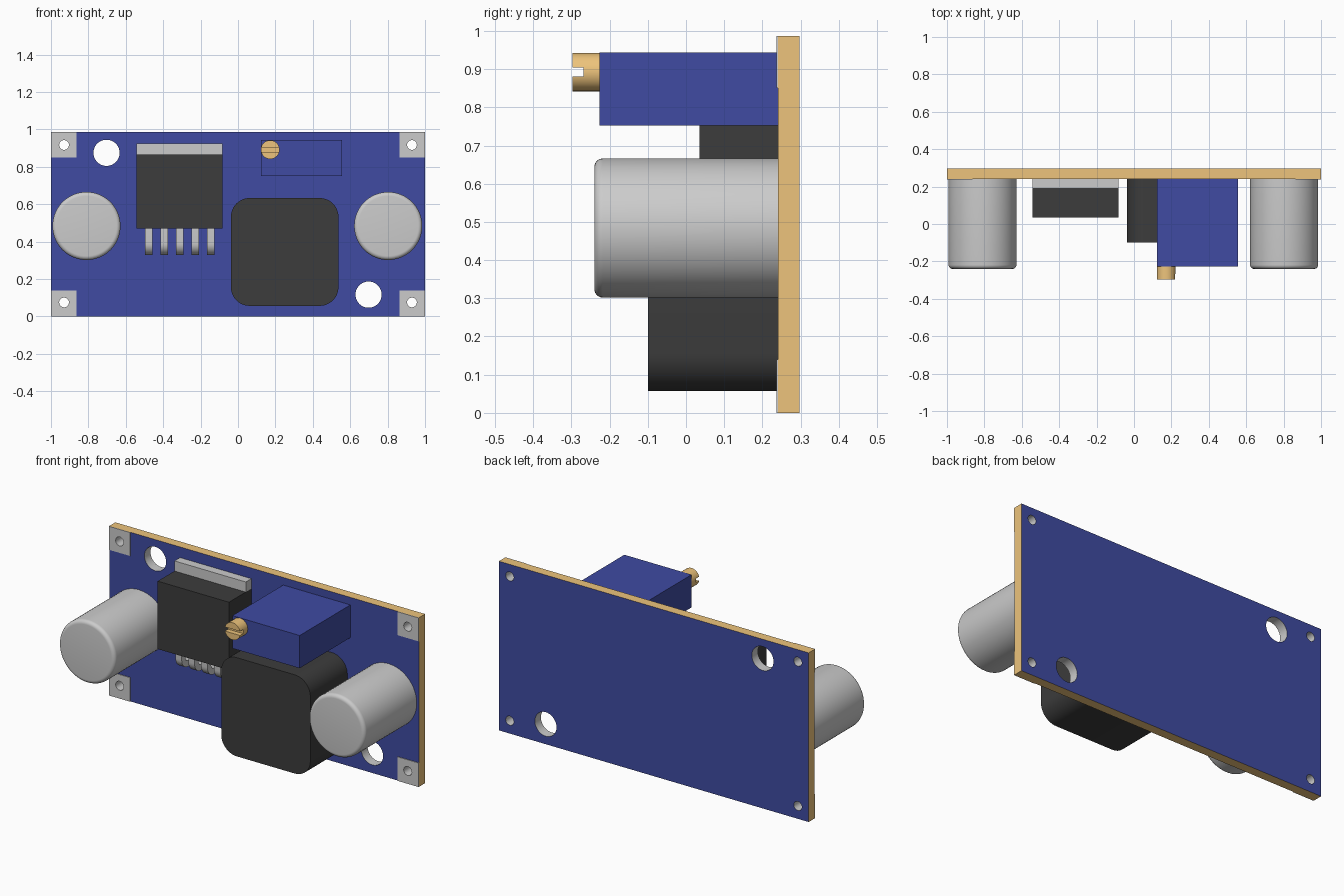
import bpy, bmesh, math
from mathutils import Matrix, Vector

if "Cube" in bpy.data.objects:
    bpy.data.objects.remove(bpy.data.objects["Cube"])

FACE, BACK, TOP = 0.241, 0.297, 0.987   # board front, board back, board height


def material(name, rgb):
    m = bpy.data.materials.new(name)
    m.diffuse_color = (*rgb, 1)
    m.use_nodes = True
    m.node_tree.nodes["Principled BSDF"].inputs["Base Color"].default_value = m.diffuse_color
    return m


blue = material("blue", (0.05, 0.07, 0.36))
tan = material("tan", (0.85, 0.55, 0.2))
black = material("black", (0.045, 0.045, 0.045))
grey = material("grey", (0.8, 0.8, 0.8))


def finish(name, bm, mat=None):
    bmesh.ops.recalc_face_normals(bm, faces=bm.faces)
    me = bpy.data.meshes.new(name)
    bm.to_mesh(me)
    bm.free()
    ob = bpy.data.objects.new(name, me)
    bpy.context.collection.objects.link(ob)
    if mat:
        me.materials.append(mat)
    return ob


def box(name, x, y, z, mat=None, corner=0):
    """Box from (min, max) pairs; corner rounds the edges running along y."""
    bm = bmesh.new()
    bmesh.ops.create_cube(bm, size=1)
    for v in bm.verts:
        v.co = Vector([r[0] if c < 0 else r[1] for r, c in zip((x, y, z), v.co)])
    if corner:
        edges = [e for e in bm.edges if abs(e.verts[0].co.y - e.verts[1].co.y) > 1e-4]
        bmesh.ops.bevel(bm, geom=edges, offset=corner, segments=12, profile=0.5, affect='EDGES')
    return finish(name, bm, mat)


def cylinder(name, x, z, r, y0, y1, mat=None, rim=0, sides=64):
    """Cylinder along y; rim rounds the front edge."""
    bm = bmesh.new()
    m = Matrix.Translation((x, (y0 + y1) / 2, z)) @ Matrix.Rotation(math.pi / 2, 4, 'X')
    bmesh.ops.create_cone(bm, cap_ends=True, segments=sides, radius1=r, radius2=r,
                          depth=y1 - y0, matrix=m)
    if rim:
        edges = [e for e in bm.edges if all(v.co.y < y0 + 1e-4 for v in e.verts)]
        bmesh.ops.bevel(bm, geom=edges, offset=rim, segments=6, profile=0.5, affect='EDGES')
    return finish(name, bm, mat)


def cut(ob, cutters):
    bpy.context.view_layer.objects.active = ob
    for c in cutters:
        mod = ob.modifiers.new("cut", 'BOOLEAN')
        mod.operation, mod.solver, mod.object = 'DIFFERENCE', 'EXACT', c
        bpy.ops.object.modifier_apply(modifier=mod.name)
        bpy.data.objects.remove(c)


# Circuit board with two mounting holes and four corner holes
corners = [(sx, z) for sx in (-1, 1) for z in (0.075, TOP - 0.07)]
board = box("circuit_board", (-1, 1), (FACE, BACK), (0, TOP))
holes = [(-0.703, 0.875, 0.07), (0.698, 0.117, 0.07)] + [(0.93 * s, z, 0.026) for s, z in corners]
cut(board, [cylinder("hole_cutter", x, z, r, 0.1, 0.4, sides=48) for x, z, r in holes])
board.data.materials.clear()
for m in (blue, tan, grey):
    board.data.materials.append(m)
for p in board.data.polygons:
    c = p.center
    rim = abs(c.x) > 0.995 or c.z < 0.005 or c.z > TOP - 0.005
    p.material_index = 0 if abs(p.normal.y) > 0.9 else 1 if rim else 2

# Corner solder pads
for s, z in corners:
    zr = (0, 0.14) if z < 0.5 else (TOP - 0.137, TOP)
    pad = box("solder_pad", sorted((s, s * 0.863)), (0.237, FACE), zr)
    cut(pad, [cylinder("hole_cutter", 0.93 * s, z, 0.026, 0.1, 0.4, sides=48)])

# Capacitors
for x in (-0.81, 0.803):
    cylinder("capacitor", x, 0.484, 0.182, -0.24, FACE, rim=0.022)

# Regulator chip: body, metal tab, five bent pins
box("regulator_body", (-0.543, -0.083), (0.035, FACE), (0.47, 0.866), black)
box("regulator_tab", (-0.543, -0.083), (0.19, FACE), (0.866, 0.925))


def pin(x, w=0.04, front=0.135, t=0.035, low=0.33, r=0.06):
    def bend(rad):
        return [(front + r - rad * math.cos(a), low + r - rad * math.sin(a))
                for a in (i * math.pi / 16 for i in range(9))]
    outline = ([(front, 0.48)] + bend(r) + [(FACE, low), (FACE, low + t)]
               + bend(r - t)[::-1] + [(front + t, 0.48)])
    bm = bmesh.new()
    f = bm.faces.new([bm.verts.new((x - w / 2, y, z)) for y, z in outline])
    ext = bmesh.ops.extrude_face_region(bm, geom=[f])
    bmesh.ops.translate(bm, vec=(w, 0, 0),
                        verts=[g for g in ext["geom"] if isinstance(g, bmesh.types.BMVert)])
    finish("regulator_pin", bm)


for i in range(5):
    pin(-0.478 + i * 0.083)

# Inductor
box("inductor", (-0.038, 0.537), (-0.1, FACE), (0.057, 0.633), black, corner=0.1)

# Trimmer with slotted brass screw
box("trimmer_body", (0.123, 0.557), (-0.227, FACE), (0.752, 0.943), blue)
screw = cylinder("trimmer_screw", 0.172, 0.892, 0.05, -0.297, -0.227, tan)
cut(screw, [box("slot_cutter", (0, 0.4), (-0.4, -0.268), (0.88, 0.904), tan)])

# Smooth shading on curved surfaces
bpy.ops.object.select_all(action='SELECT')
bpy.ops.object.shade_smooth_by_angle(angle=math.radians(30))
